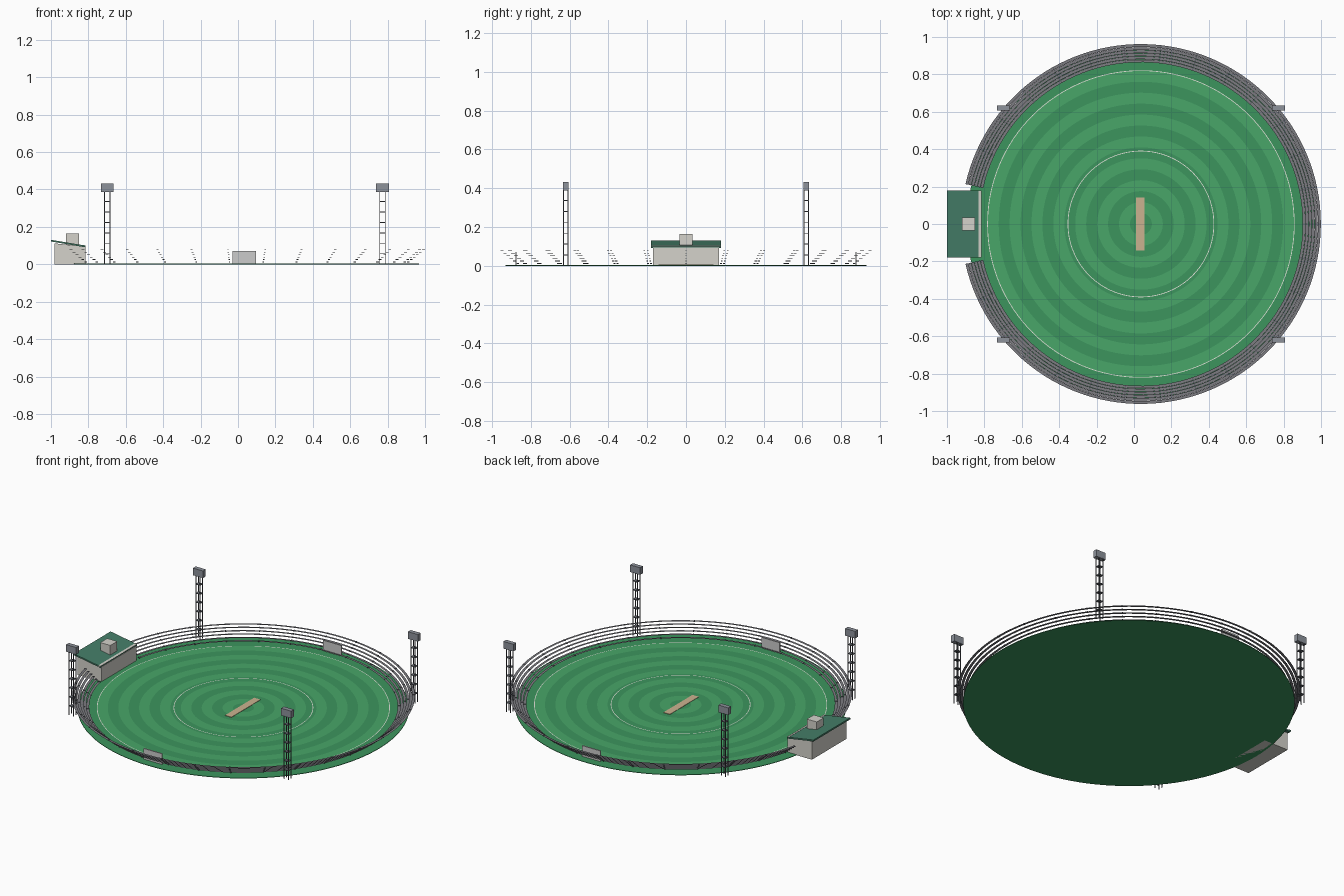
import bpy, bmesh
from math import pi, sin, cos, radians
from mathutils import Matrix

if "Cube" in bpy.data.objects:
    bpy.data.objects.remove(bpy.data.objects["Cube"])

CX = 0.037          # centre of the ground in x


def material(name, rgb):
    m = bpy.data.materials.new(name)
    m.diffuse_color = (*rgb, 1)
    m.use_nodes = True
    m.node_tree.nodes["Principled BSDF"].inputs["Base Color"].default_value = m.diffuse_color
    return m


DARK = material("turf_dark", (0.045, 0.30, 0.11))
LIGHT = material("turf_light", (0.065, 0.38, 0.14))
WHITE = material("line_white", (0.75, 0.78, 0.70))
SAND = material("pitch_sand", (0.60, 0.45, 0.28))
ROOF = material("roof_green", (0.06, 0.21, 0.14))
CREAM = material("wall_cream", (0.66, 0.65, 0.60))
STEEL = material("steel", (0.13, 0.14, 0.16))
SEAT = material("seat_grey", (0.20, 0.20, 0.22))
LAMP = material("lamp_grey", (0.27, 0.29, 0.33))


def finish(name, bm, mat=None):
    me = bpy.data.meshes.new(name)
    bm.to_mesh(me)
    bm.free()
    ob = bpy.data.objects.new(name, me)
    bpy.context.collection.objects.link(ob)
    if mat:
        me.materials.append(mat)
    return ob


def add_box(bm, center, size, rot=Matrix()):
    m = Matrix.Translation(center) @ rot @ Matrix.Diagonal((*size, 1))
    bmesh.ops.create_cube(bm, size=1, matrix=m)


def box(name, center, size, mat=None, rot=Matrix()):
    bm = bmesh.new()
    add_box(bm, center, size, rot)
    return finish(name, bm, mat)


def add_annulus(bm, r0, r1, z, a0=0.0, a1=2 * pi, n=128):
    """Flat ring (or arc of a ring) facing up."""
    prev = None
    for i in range(n + 1):
        a = a0 + (a1 - a0) * i / n
        cur = [bm.verts.new((CX + r * cos(a), r * sin(a), z)) for r in (r0, r1)]
        if prev:
            bm.faces.new((prev[0], prev[1], cur[1], cur[0]))
        prev = cur
    bmesh.ops.remove_doubles(bm, verts=bm.verts, dist=1e-5)


# ground disc
bm = bmesh.new()
bmesh.ops.create_cone(bm, cap_ends=True, segments=128, radius1=0.93, radius2=0.93,
                      depth=0.003, matrix=Matrix.Translation((CX, 0, 0.0015)))
finish("ground_disc", bm, DARK)

# light mowing rings
bm = bmesh.new()
STRIPE = 0.0585
for k in range(1, 14, 2):
    add_annulus(bm, k * STRIPE, (k + 1) * STRIPE, 0.0038)
finish("mowing_rings", bm, LIGHT)

# boundary rope and inner circle
for name, r in (("boundary_rope", 0.82), ("inner_circle", 0.39)):
    bm = bmesh.new()
    add_annulus(bm, r - 0.002, r + 0.002, 0.0045)
    finish(name, bm, WHITE)

# pitch strip
box("pitch", (CX - 0.004, 0, 0.004), (0.044, 0.284, 0.003), SAND)

# seating rows: stepped flat arcs, open at the pavilion
ROWS, GAP = 6, radians(13)
A0, A1 = -pi + GAP, pi - GAP
R0, DR, Z0, DZ = 0.865, 0.0163, 0.012, 0.0132
bm = bmesh.new()
for i in range(ROWS):
    r = R0 + i * DR
    add_annulus(bm, r, r + 0.0155, Z0 + i * DZ, A0, A1, 120)
finish("seating_rows", bm, SEAT)

# aisle steps
bm = bmesh.new()
AISLES = 28
for j in range(AISLES + 1):
    a = A0 + (A1 - A0) * j / AISLES
    for i in range(ROWS):
        r = R0 + (i + 0.5) * DR
        add_box(bm, (CX + r * cos(a), r * sin(a), Z0 + i * DZ),
                (0.014, 0.006, 0.004), Matrix.Rotation(a, 4, 'Z'))
finish("aisle_steps", bm, STEEL)

# sight screens at both ends of the pitch
for name, s in (("front_sight_screen", -1), ("back_sight_screen", 1)):
    box(name, (CX - 0.004, s * 0.877, 0.038), (0.125, 0.007, 0.066))

# pavilion body with sloped top
body = box("pavilion_body", (-0.898, 0, 0.05), (0.166, 0.34, 0.10), CREAM)
for v in body.data.vertices:
    if v.co.z > 0.05:
        v.co.z = 0.112 if v.co.x < -0.9 else 0.094

# pavilion roof, fascia strip and roof box
tilt = Matrix.Rotation(radians(9.5), 4, 'Y')
box("pavilion_roof", (-0.908, 0, 0.111), (0.185, 0.36, 0.009), ROOF, tilt)
box("roof_edge_strip", (-0.824, 0, 0.0985), (0.014, 0.36, 0.008), CREAM, tilt)
box("roof_box", (-0.885, 0, 0.132), (0.068, 0.068, 0.066), CREAM)

# floodlight masts: four legs, bracing plates and a lamp head
for sx in (-1, 1):
    for sy in (-1, 1):
        tag = ("left" if sx < 0 else "right") + ("_front" if sy < 0 else "_back")
        x, y = CX + sx * 0.736, sy * 0.62
        bm = bmesh.new()
        for lx in (-1, 1):
            for ly in (-1, 1):
                add_box(bm, (x + lx * 0.0145, y + ly * 0.012, 0.195),
                        (0.004, 0.004, 0.39))
        for k in range(1, 7):
            add_box(bm, (x, y, k * 0.056), (0.031, 0.026, 0.004))
        finish(tag + "_mast", bm, STEEL)
        box(tag + "_lamp_head", (x, y, 0.409), (0.068, 0.027, 0.044), LAMP)
